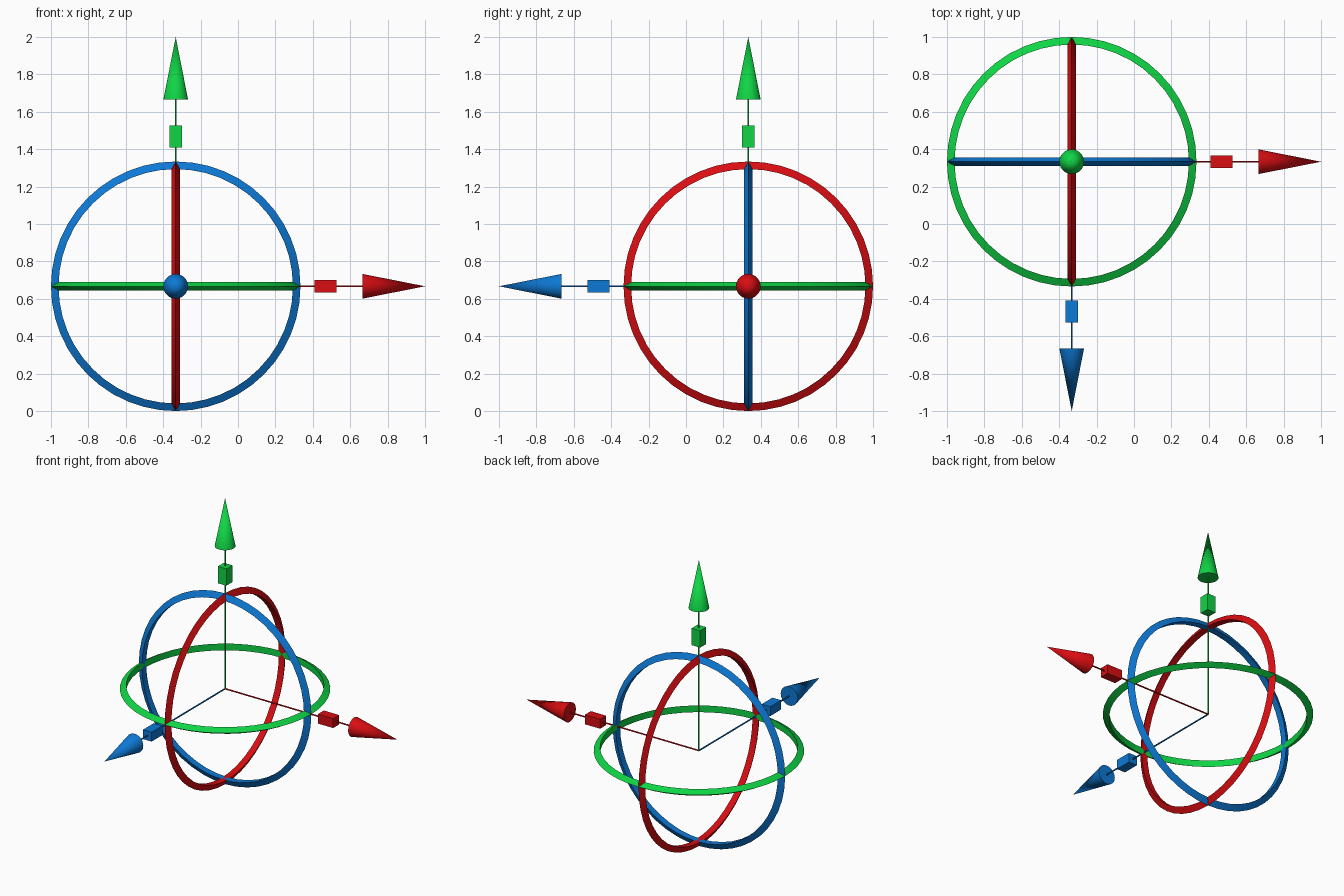
import bpy
import math
from mathutils import Vector, Matrix

if "Cube" in bpy.data.objects:
    bpy.data.objects.remove(bpy.data.objects["Cube"], do_unlink=True)

CENTRE = Vector((-0.333, 0.333, 0.667))


def make_material(name, rgb):
    mat = bpy.data.materials.new(name)
    mat.use_nodes = True
    mat.diffuse_color = (*rgb, 1)
    mat.node_tree.nodes["Principled BSDF"].inputs["Base Color"].default_value = (*rgb, 1)
    return mat


def place(name, mat, turn, offset, smooth=True):
    """Turn the part just made from +z onto its axis and move it out along it."""
    obj = bpy.context.object
    obj.name = obj.data.name = name
    obj.data.materials.append(mat)
    obj.data.transform(turn @ Matrix.Translation((0, 0, offset)))
    obj.location = CENTRE
    if smooth:
        bpy.ops.object.shade_smooth_by_angle(angle=math.radians(35))


def build_axis(label, mat, turn):
    # Thin shaft from the centre to the arrowhead
    bpy.ops.mesh.primitive_cylinder_add(vertices=8, radius=0.005, depth=1.0)
    place(label + "_shaft", mat, turn, 0.5)

    # Scale handle block
    bpy.ops.mesh.primitive_cube_add(size=1)
    bpy.context.object.data.transform(Matrix.Diagonal((0.066, 0.066, 0.118, 1)))
    place(label + "_block", mat, turn, 0.8, smooth=False)

    # Arrowhead
    bpy.ops.mesh.primitive_cone_add(vertices=32, radius1=0.066, radius2=0, depth=0.335)
    place(label + "_arrowhead", mat, turn, 1.1655)

    # Rotation ring with a triangular section, its ridge facing outwards
    bpy.ops.mesh.primitive_torus_add(major_segments=48, minor_segments=3,
                                     major_radius=0.64, minor_radius=0.027)
    place(label + "_ring", mat, turn, 0)


quarter = math.pi / 2
build_axis("side", make_material("red", (0.69, 0.004, 0.006)),
           Matrix.Rotation(quarter, 4, "Y"))
build_axis("up", make_material("green", (0.005, 0.66, 0.06)),
           Matrix.Identity(4))
build_axis("front", make_material("blue", (0.004, 0.19, 0.66)),
           Matrix.Rotation(quarter, 4, "X"))
